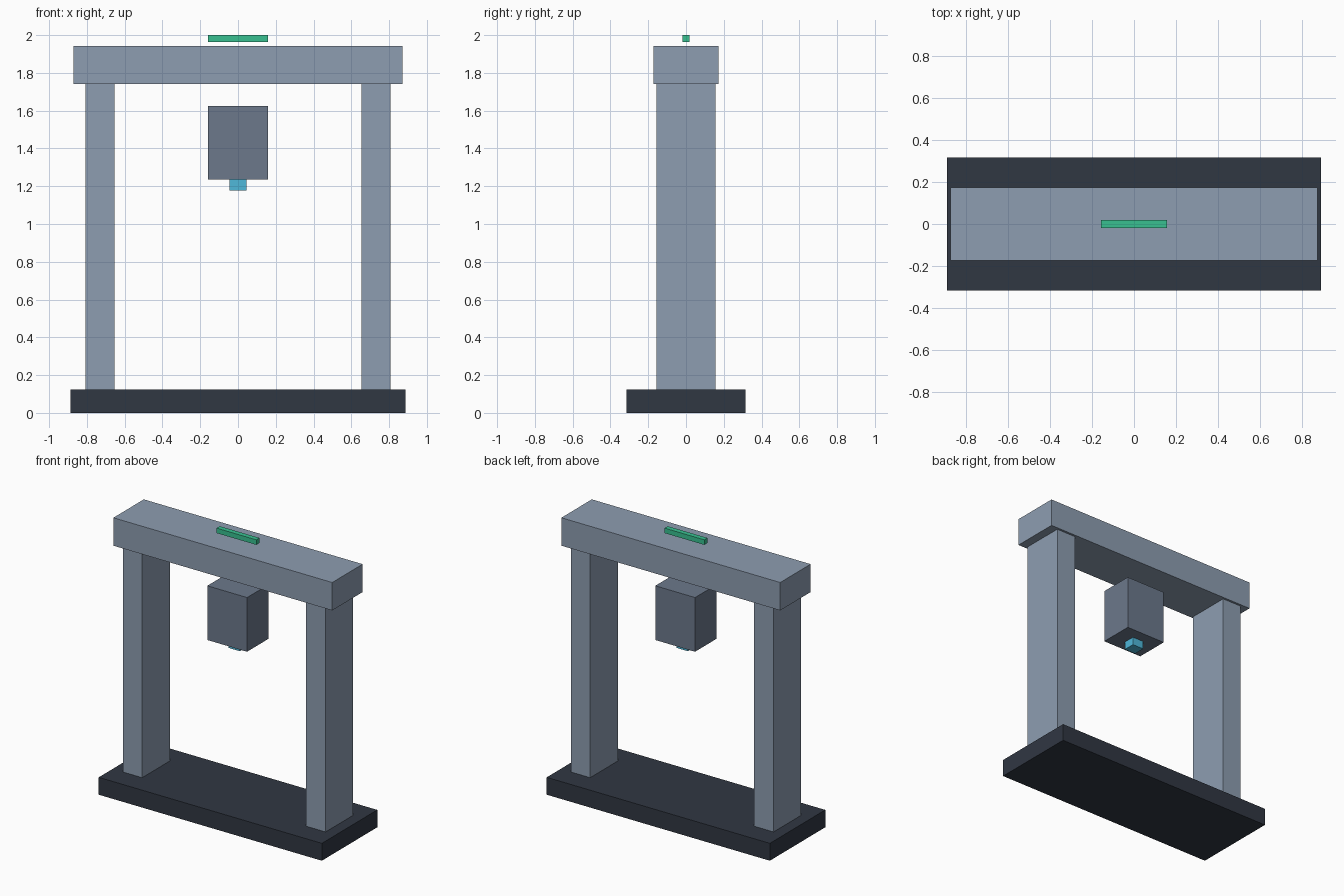
import bpy

if "Cube" in bpy.data.objects:
    bpy.data.objects.remove(bpy.data.objects["Cube"])


def material(name, rgb, alpha=1.0):
    mat = bpy.data.materials.new(name)
    mat.diffuse_color = (*rgb, alpha)
    mat.use_nodes = True
    mat.node_tree.nodes["Principled BSDF"].inputs["Base Color"].default_value = mat.diffuse_color
    return mat


def box(name, width, depth, z0, z1, mat, x=0.0):
    """Box centred on y = 0, spanning z0 to z1."""
    bpy.ops.mesh.primitive_cube_add(size=1, location=(x, 0, (z0 + z1) / 2))
    obj = bpy.context.object
    obj.name = name
    obj.scale = (width, depth, z1 - z0)
    bpy.ops.object.transform_apply(location=False, rotation=False, scale=True)
    obj.data.materials.append(mat)
    return obj


dark = material("dark_base", (0.03, 0.038, 0.055))
frame = material("frame_steel", (0.27, 0.34, 0.44), 0.95)
housing = material("housing_steel", (0.15, 0.19, 0.26))
cyan = material("cyan_tip", (0.08, 0.48, 0.70))
green = material("green_light", (0.04, 0.53, 0.28))

# Floor plate
box("base", 1.776, 0.63, 0.0, 0.125, dark)

# Gantry: two posts and the crossbeam
for side, label in ((-1, "left"), (1, "right")):
    box(label + "_post", 0.154, 0.314, 0.125, 1.742, frame, x=side * 0.73)
box("crossbeam", 1.742, 0.346, 1.742, 1.943, frame)

# Suspended tool head with its tip
box("tool_head", 0.316, 0.246, 1.235, 1.625, housing)
box("tool_tip", 0.09, 0.086, 1.178, 1.235, cyan)

# Status light strip hovering above the beam
box("status_light", 0.316, 0.036, 1.964, 2.0, green)
